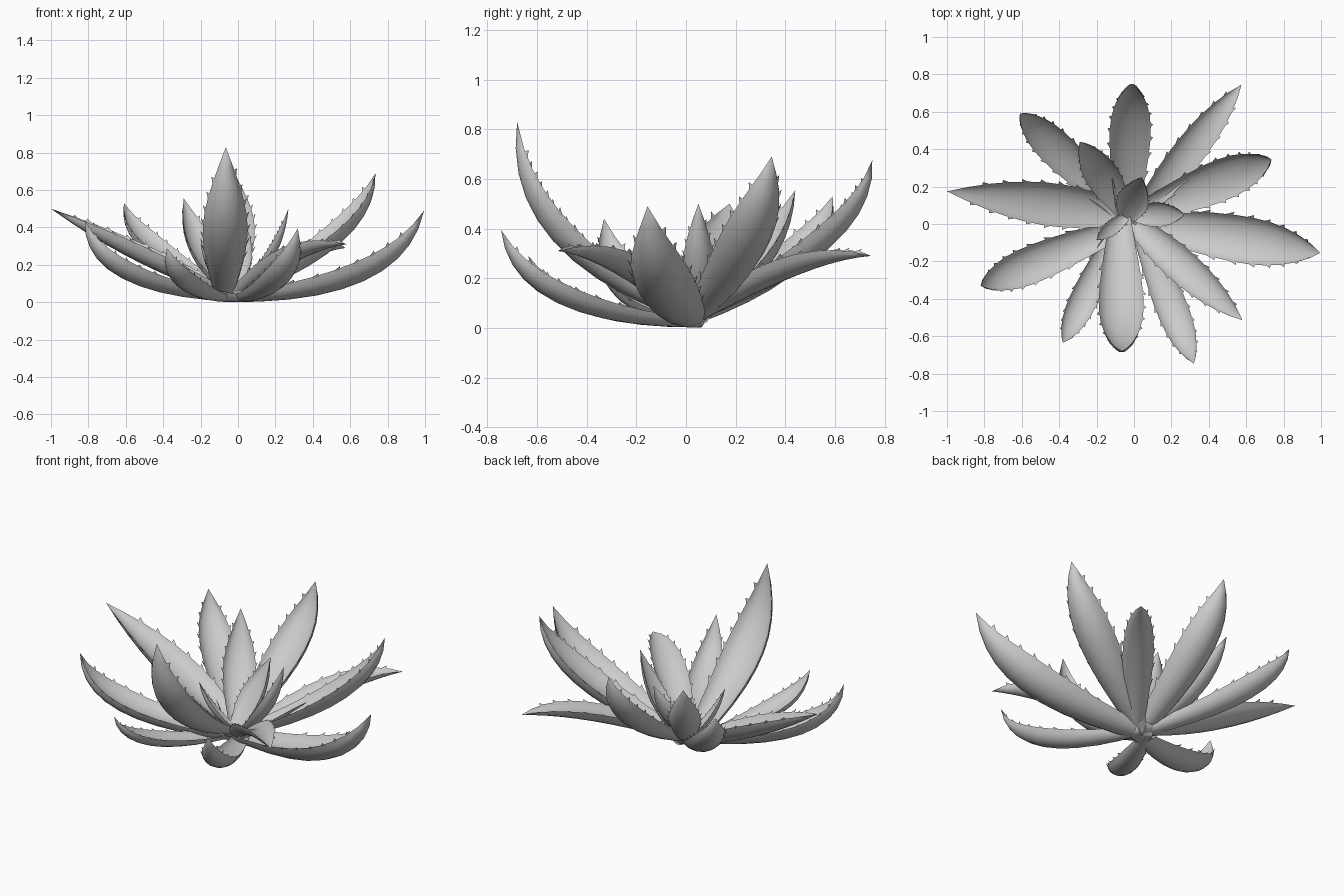
import bpy
import bmesh
import math
from mathutils import Vector

old = bpy.data.objects.get("Cube")
if old:
    bpy.data.objects.remove(old, do_unlink=True)

# Single plain grey for the whole plant
grey = bpy.data.materials.new("leaf_grey")
grey.use_nodes = True
colour = (0.6, 0.6, 0.6, 1.0)
grey.diffuse_color = colour
grey.node_tree.nodes["Principled BSDF"].inputs["Base Color"].default_value = colour

RINGS = 10      # steps along a leaf
STRIPS = 8      # steps across a leaf
TEETH = 7       # spines on each margin
WIDEST = 0.45   # where a leaf is broadest
CURL = 1.4      # half angle of the channel's arc


def finish(bm, name):
    """Turn a bmesh into a smooth object with sharp margins."""
    bmesh.ops.recalc_face_normals(bm, faces=bm.faces)
    for face in bm.faces:
        face.smooth = True
    for edge in bm.edges:
        edge.smooth = edge.calc_face_angle(math.pi) < math.radians(40)
    mesh = bpy.data.meshes.new(name)
    bm.to_mesh(mesh)
    bm.free()
    mesh.materials.append(grey)
    obj = bpy.data.objects.new(name, mesh)
    bpy.context.collection.objects.link(obj)
    return obj


def half_width(t, width):
    if t < WIDEST:
        return width / 2 * (0.45 + 0.55 * math.sin(t / WIDEST * math.pi / 2))
    return width / 2 * (1 - ((t - WIDEST) / (1 - WIDEST)) ** 2)


def build_leaf(name, tip, base, bend, bend_z, width, base_z):
    """Channelled leaf swept along a curve from base to tip, with toothed margins."""
    start = Vector((*base, base_z))
    end = Vector(tip)
    middle = start.lerp(end, bend)
    middle.z = bend_z
    flat = Vector((end.x - start.x, end.y - start.y, 0)).normalized()
    side = Vector((0, 0, 1)).cross(flat)

    def frame(t):
        point = start * (1 - t) ** 2 + middle * 2 * t * (1 - t) + end * t * t
        tangent = ((middle - start) * (1 - t) + (end - middle) * t).normalized()
        return point, tangent, tangent.cross(side)

    def surface(t, u, inner):
        point, _, up = frame(t)
        half = half_width(t, width)
        height = half * (1 - math.cos(CURL * u))
        if inner:
            height += 0.35 * half * (1 - u * u)
        return point + side * half * math.sin(CURL * u) / math.sin(CURL) + up * height

    bm = bmesh.new()

    # Crescent cross-sections: outer side one way, inner side back
    across = [2 * i / STRIPS - 1 for i in range(STRIPS + 1)]
    section = [(u, False) for u in across] + [(u, True) for u in across[-2:0:-1]]
    rings = [[bm.verts.new(surface(i / RINGS, u, inner)) for u, inner in section]
             for i in range(RINGS)]
    count = len(section)
    for a, b in zip(rings, rings[1:]):
        for k in range(count):
            n = (k + 1) % count
            bm.faces.new((a[k], a[n], b[n], b[k]))
    point = bm.verts.new(end)
    for k in range(count):
        bm.faces.new((rings[-1][k], rings[-1][(k + 1) % count], point))
    bm.faces.new(rings[0])

    # Small forward-pointing spines on both margins
    size = 0.065 * width
    for sign in (-1, 1):
        for i in range(TEETH):
            t = 0.2 + 0.7 * (i + 0.25 * (sign + 1)) / TEETH
            _, tangent, up = frame(t)
            back = surface(t, sign * 0.97, False)
            front = surface(t + 0.035, sign * 0.97, False)
            spike = front + side * sign * size + tangent * size * 0.4 + up * size
            low = back.lerp(front, 0.5) - up * size * 0.4
            corners = [bm.verts.new(p) for p in (back, front, spike, low)]
            for skip in range(4):
                bm.faces.new([c for k, c in enumerate(corners) if k != skip])
    return finish(bm, name)


# name: tip, base, position and height of the bend, width
outer_leaves = {
    "leaf_left": ((0.995, -0.155, 0.49), (-0.08, 0.03), 0.9, -0.02, 0.25),
    "leaf_front_left": ((0.58, -0.515, 0.31), (-0.03, 0.03), 0.6, 0.28, 0.18),
    "leaf_front_inner_left": ((0.32, -0.745, 0.395), (0, 0.06), 0.93, 0, 0.17),
    "leaf_front_right": ((-0.38, -0.635, 0.29), (-0.05, 0.05), 0.94, 0, 0.15),
    "leaf_right_front": ((-0.82, -0.33, 0.44), (0, 0.01), 1, 0.03, 0.2),
    "leaf_back_left": ((0.575, 0.745, 0.29), (0, 0.01), 0.65, 0.27, 0.17),
}
middle_leaves = {
    "leaf_front": ((-0.065, -0.68, 0.83), (-0.075, 0.04), 1.1, 0.28, 0.24),
    "leaf_left_back": ((0.735, 0.345, 0.69), (-0.01, 0.04), 1, 0.29, 0.22),
    "leaf_back": ((-0.01, 0.75, 0.675), (-0.04, 0), 1.04, 0.3, 0.22),
    "leaf_back_right": ((-0.61, 0.59, 0.53), (-0.03, 0.03), 1, 0.22, 0.19),
    "leaf_right": ((-1, 0.175, 0.5), (-0.02, 0.05), 0.52, 0.16, 0.23),
}
inner_leaves = {
    "inner_leaf_back_right": ((-0.29, 0.44, 0.555), (-0.03, 0.04), 0.9, 0.2, 0.18),
    "inner_leaf_left": ((0.27, 0.05, 0.5), (-0.02, 0.05), 0.9, 0.18, 0.13),
    "inner_leaf_back": ((0.04, 0.25, 0.42), (-0.04, 0.03), 0.88, 0.17, 0.17),
    "inner_leaf_right": ((-0.2, -0.085, 0.34), (-0.03, 0.05), 0.85, 0.13, 0.08),
}
for base_z, tier in ((0.002, outer_leaves), (0.012, middle_leaves), (0.025, inner_leaves)):
    for name, shape in tier.items():
        build_leaf(name, *shape, base_z)
